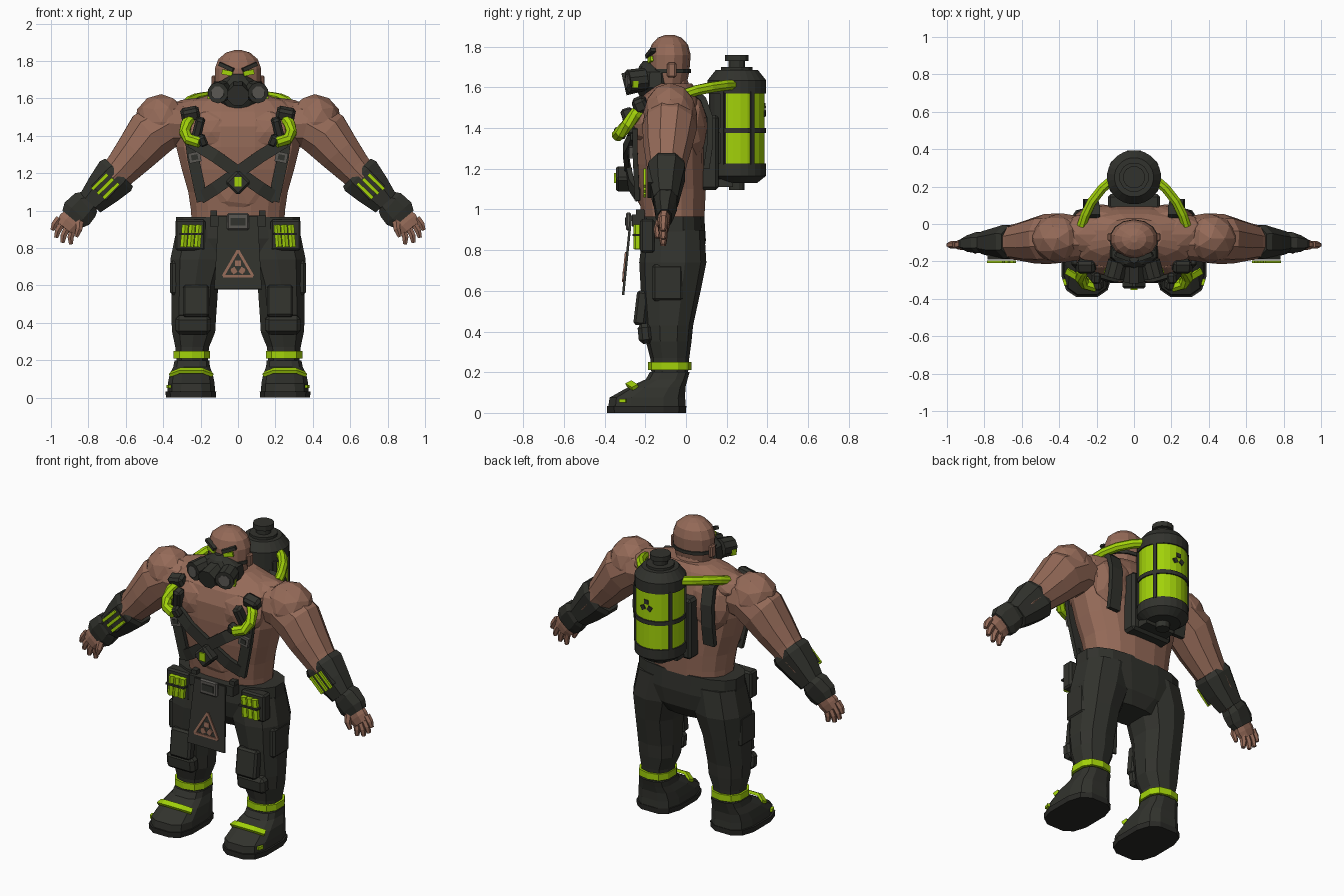
import bpy, bmesh, math
from mathutils import Vector, Matrix, Euler


def material(name, r, g, b):
    m = bpy.data.materials.new(name)
    m.diffuse_color = (r, g, b, 1)
    return m


SKIN = material("skin", 0.30, 0.145, 0.098)
DARK = material("dark cloth", 0.031, 0.032, 0.026)
GREEN = material("acid green", 0.36, 0.64, 0.003)
GREY = material("buckle grey", 0.10, 0.095, 0.085)
BLACK = material("sole black", 0.022, 0.022, 0.019)


def finish(name, bm, mat, sym=False):
    bmesh.ops.recalc_face_normals(bm, faces=bm.faces)
    me = bpy.data.meshes.new(name)
    bm.to_mesh(me)
    bm.free()
    me.materials.append(mat)
    ob = bpy.data.objects.new(name, me)
    bpy.context.collection.objects.link(ob)
    if sym:
        mod = ob.modifiers.new("mirror", 'MIRROR')
        mod.use_mirror_merge = False
    return ob


def loft(name, path, mat, n=12, axis=None, ref=(0, 1, 0), p=1.0, sym=False):
    """Skin rings (x, y, z, radius across, radius along ref) along a path."""
    bm = bmesh.new()
    pts = [Vector(s[:3]) for s in path]
    k = math.sqrt(2) if n == 4 else 1
    rings = []
    for i, s in enumerate(path):
        t = Vector(axis) if axis else pts[min(i + 1, len(pts) - 1)] - pts[max(i - 1, 0)]
        t.normalize()
        v = Vector(ref)
        v = (v - t * v.dot(t)).normalized()
        u = v.cross(t)
        ring = []
        for j in range(n):
            a = math.tau * (j + 0.5) / n
            c, d = math.cos(a), math.sin(a)
            c = math.copysign(abs(c) ** p, c) * k * s[3]
            d = math.copysign(abs(d) ** p, d) * k * s[4]
            ring.append(bm.verts.new(pts[i] + u * c + v * d))
        rings.append(ring)
    for a, b in zip(rings, rings[1:]):
        for j in range(n):
            bm.faces.new((a[j], a[(j + 1) % n], b[(j + 1) % n], b[j]))
    bm.faces.new(rings[0][::-1])
    bm.faces.new(rings[-1])
    return finish(name, bm, mat, sym)


def upright(name, rows, mat, **kw):
    return loft(name, rows, mat, axis=(0, 0, 1), **kw)


def tube(name, pts, r, mat, n=8, sym=False, ref=(0, 0, 1)):
    return loft(name, [(*q, r, r) for q in pts], mat, n=n, ref=ref, sym=sym)


def band(name, pts, w, t, mat, sym=False, ref=(0, 1, 0)):
    return loft(name, [(*q, w / 2, t / 2) for q in pts], mat, n=4, ref=ref, sym=sym)


def box(name, c, size, mat, rot=(0, 0, 0), sym=False, bevel=0.0):
    bm = bmesh.new()
    bmesh.ops.create_cube(bm, size=1)
    bmesh.ops.scale(bm, vec=size, verts=bm.verts)
    if bevel:
        bmesh.ops.bevel(bm, geom=bm.edges[:], offset=bevel, segments=1, affect='EDGES')
    bm.transform(Matrix.Translation(c) @ Euler(rot).to_matrix().to_4x4())
    return finish(name, bm, mat, sym)


def muscle(name, c, r, sym=True):
    bm = bmesh.new()
    bmesh.ops.create_icosphere(bm, subdivisions=2, radius=1)
    bm.transform(Matrix.Translation(c) @ Matrix.Diagonal((*r, 1)))
    return finish(name, bm, SKIN, sym)


# Torso and muscles
upright("torso", [(0, -.06, .9, .25, .15), (0, -.065, 1.0, .255, .16), (0, -.07, 1.1, .27, .17),
                  (0, -.08, 1.22, .305, .18), (0, -.085, 1.34, .335, .185), (0, -.085, 1.45, .34, .185),
                  (0, -.08, 1.53, .33, .16), (0, -.065, 1.585, .27, .12), (0, -.06, 1.62, .15, .09)],
        SKIN, n=16, p=.8)
muscle("chest", (.145, -.19, 1.42), (.17, .085, .125))
muscle("shoulder_blade", (.17, .03, 1.41), (.15, .075, .17))
muscle("trapezius", (.2, -.055, 1.515), (.2, .12, .09))
muscle("belly", (0, -.15, 1.13), (.21, .105, .18), sym=False)
upright("neck", [(0, -.06, 1.5, .13, .11), (0, -.075, 1.64, .095, .085)], SKIN)

# Head
upright("head", [(0, -.09, 1.54, .075, .07), (0, -.09, 1.6, .11, .09), (0, -.083, 1.68, .125, .1),
                 (0, -.08, 1.76, .127, .103), (0, -.08, 1.81, .108, .09), (0, -.08, 1.845, .066, .058),
                 (0, -.08, 1.858, .02, .02)], SKIN, n=14)
box("ear", (.13, -.07, 1.685), (.025, .045, .075), SKIN, sym=True, bevel=.008)
box("eye", (.057, -.175, 1.737), (.058, .014, .026), GREEN, (0, -.2, .25), True)
box("brow", (.062, -.175, 1.768), (.085, .025, .02), DARK, (0, -.4, .35), True)

# Gas mask
upright("mask", [(0, -.14, 1.55, .085, .085), (0, -.15, 1.6, .135, .1), (0, -.15, 1.675, .125, .09),
                 (0, -.155, 1.705, .075, .075), (0, -.16, 1.73, .03, .05)], DARK, n=10)
tube("mask_filter", [(.085, -.2, 1.64), (.108, -.285, 1.63)], .057, DARK, 10, True)
tube("filter_cap", [(.105, -.27, 1.63), (.11, -.292, 1.63)], .036, GREY, 8, True)
tube("mask_snout", [(0, -.2, 1.64), (0, -.305, 1.615)], .06, DARK, 8)
box("filter_light", (.148, -.25, 1.615), (.02, .03, .035), GREEN, (0, 0, .4), True)
upright("mask_strap", [(0, -.083, 1.67, .132, .107), (0, -.082, 1.69, .132, .107)], DARK, n=14)

# Arms, bracers and gloves
loft("arm", [(.25, -.075, 1.46, .115, .11), (.37, -.075, 1.465, .138, .13), (.47, -.08, 1.405, .143, .135),
             (.545, -.09, 1.31, .12, .12), (.62, -.095, 1.225, .1, .1), (.72, -.1, 1.12, .08, .08),
             (.82, -.1, 1.02, .05, .045)], SKIN, n=10, sym=True)
muscle("shoulder", (.41, -.078, 1.475), (.145, .132, .148))
loft("bracer", [(.635, -.095, 1.205, .11, .09), (.655, -.095, 1.185, .122, .097), (.72, -.1, 1.115, .104, .083),
                (.79, -.1, 1.04, .078, .064)], DARK, n=8, p=.8, sym=True)
loft("glove", [(.785, -.1, 1.05, .066, .056), (.818, -.1, 1.03, .088, .06), (.86, -.105, .985, .094, .047),
               (.885, -.105, .955, .075, .036)], DARK, n=8, p=.8, sym=True)
box("bracer_plate", (.705, -.175, 1.135), (.11, .03, .11), DARK, (0, math.radians(47), 0), True)
for i in (-1, 0, 1):
    o = i * .03
    band("bracer_light", [(.668 + o, -.202, 1.17 + o * .8), (.75 + o, -.202, 1.09 + o * .8)], .018, .012, GREEN, True)

# Hands
loft("palm", [(.865, -.105, .975, .066, .03), (.9, -.11, .935, .072, .032), (.925, -.112, .905, .062, .026)],
     SKIN, n=8, sym=True)
for bx, bz, tx, tz in [(.957, .96, .993, .895), (.94, .93, .973, .855), (.915, .905, .938, .828), (.885, .895, .893, .82)]:
    mid = ((bx * .5 + tx * .5) + .006, -.112, (bz + tz) / 2)
    loft("finger", [(bx, -.11, bz, .02, .02), (*mid, .019, .02), (tx, -.112, tz, .012, .013)],
         SKIN, n=6, sym=True)
loft("thumb", [(.845, -.125, .95, .024, .02), (.85, -.142, .9, .02, .018), (.865, -.14, .86, .012, .011)],
     SKIN, n=6, sym=True)

# Trousers
upright("hips", [(0, -.06, .965, .335, .152), (0, -.062, .85, .335, .162), (0, -.06, .75, .28, .145),
                 (0, -.06, .68, .16, .1)], DARK, n=16, p=.75)
upright("trouser_leg", [(.175, -.06, .9, .16, .15), (.21, -.065, .74, .158, .165), (.23, -.075, .6, .13, .147),
                        (.237, -.085, .43, .125, .12), (.237, -.085, .35, .12, .112), (.245, -.08, .27, .094, .096),
                        (.245, -.08, .17, .085, .088)], DARK, n=10, p=.85, sym=True)
upright("ankle_band", [(.247, -.08, .21, .102, .106), (.247, -.08, .25, .102, .106)], GREEN, n=10, p=.8, sym=True)
box("hip_pouch", (.255, -.19, .87), (.16, .07, .165), DARK, sym=True, bevel=.01)
box("side_pocket", (.318, -.09, .64), (.09, .15, .18), DARK, sym=True, bevel=.012)
box("thigh_pocket", (.225, -.22, .515), (.14, .06, .17), DARK, (-.12, 0, 0), True, .012)
box("knee_pad", (.24, -.2, .39), (.19, .07, .1), DARK, (.1, 0, 0), True, .02)
for x in (.213, .25, .287):
    tube("canister", [(x + .005, -.238, .805), (x - .005, -.238, .925)], .02, GREEN, 6, True, (0, 1, 0))
box("canister_strap", (.25, -.24, .875), (.125, .046, .011), DARK, sym=True)

# Boots
upright("boot", [(.25, -.192, .025, .13, .195), (.25, -.19, .075, .128, .19), (.25, -.145, .125, .118, .145),
                 (.248, -.095, .165, .1, .105), (.246, -.08, .2, .095, .1)], DARK, n=12, p=.65, sym=True)
upright("sole", [(.252, -.194, 0, .136, .198), (.252, -.194, .033, .139, .2)], BLACK, n=12, p=.65, sym=True)
band("boot_stripe", [(.14, -.25, .125), (.19, -.28, .145), (.31, -.28, .145), (.36, -.25, .125)],
     .034, .018, GREEN, True, (0, -.5, 1))
box("boot_light", (.368, -.31, .06), (.02, .035, .018), GREEN, (0, 0, -.3), True)

# Front flap with hazard triangle
def flap_y(z):
    return -.27 - (.97 - z) * .1

loft("flap", [(0, flap_y(z), z, w, .006) for z, w in ((.97, .105), (.8, .115), (.58, .127))], DARK, n=4)
box("flap_belt", (0, -.235, .945), (.3, .06, .06), DARK)
box("belt_buckle", (0, -.283, .941), (.12, .025, .09), GREY, bevel=.008)
box("buckle_inset", (0, -.297, .941), (.08, .008, .04), DARK)
box("belt_loop", (.13, -.225, .965), (.035, .04, .07), DARK, sym=True)


def sign(pts, w):
    band("hazard_sign", [(x, flap_y(z) - .008, z) for x, z in pts], w, .008, SKIN)

tri = [(-.08, .65), (.08, .65), (0, .788)]
for a, b in zip(tri, tri[1:] + tri[:1]):
    sign([a, b], .014)
for a in (90, 210, 330):
    c, s = math.cos(math.radians(a)), math.sin(math.radians(a))
    sign([(c * .012, .692 + s * .012), (c * .04, .692 + s * .04)], .032)

# Chest harness
band("cross_strap", [(-.25, -.26, 1.37), (-.12, -.298, 1.29), (0, -.287, 1.205), (.12, -.268, 1.12),
                     (.2, -.235, 1.07)], .068, .025, DARK, True)
band("front_strap", [(.255, -.25, 1.4), (.24, -.25, 1.28), (.19, -.24, 1.05)], .062, .025, DARK, True)
box("strap_buckle", (.232, -.27, 1.285), (.065, .02, .055), GREY, (0, .2, 0), True)
box("strap_buckle_inset", (.232, -.281, 1.285), (.036, .006, .028), DARK, (0, .2, 0), True)
box("hose_fitting", (.255, -.225, 1.515), (.1, .07, .07), DARK, (.4, .2, 0), True, .015)
box("hose_clamp", (.215, -.275, 1.43), (.05, .06, .14), DARK, (.3, -.25, 0), True, .012)
box("hose_end", (.19, -.325, 1.375), (.045, .05, .06), DARK, (.3, .4, 0), True, .01)
tube("chest_hose", [(.25, -.22, 1.5), (.278, -.255, 1.46), (.285, -.29, 1.415), (.262, -.32, 1.38), (.205, -.335, 1.365)],
     .031, GREEN, 8, True, (0, 1, 0))
box("harness_core", (0, -.305, 1.15), (.1, .08, .1), DARK, (0, math.pi / 4, 0), bevel=.012)
box("harness_light", (0, -.343, 1.155), (.04, .02, .05), GREEN)
band("back_strap", [(.235, .1, 1.2), (.235, .118, 1.32), (.23, .118, 1.45), (.22, .085, 1.54), (.22, .04, 1.58)],
     .075, .03, DARK, True)

# Back tank: faces inside the window heights on the outer sides turn green
R, CY = .138, .25
rows = [(1.13, .1), (1.165, .145), (1.225, .145), (1.2255, R), (1.375, R), (1.3755, .145), (1.4, .145),
        (1.4005, R), (1.57, R), (1.5705, .145), (1.635, .145), (1.685, .105)]
tank = upright("tank", [(0, CY, z, r, r) for z, r in rows], DARK, n=24)
tank.data.materials.append(GREEN)
for f in tank.data.polygons:
    z, ang = f.center.z, math.atan2(f.center.y - CY, f.center.x)
    if (1.24 < z < 1.36 or 1.41 < z < 1.56) and f.normal.z ** 2 < .1 and math.sin(ang) > -.45:
        f.material_index = 1
for a in (-30, 32, 148, 210):
    c, s = math.cos(math.radians(a)), math.sin(math.radians(a))
    box("tank_rib", (c * .136, CY + s * .136, 1.4), (.022, .02, .36), DARK, (0, 0, math.radians(a)))
for z0, z1, r in ((1.095, 1.14, .04), (1.68, 1.74, .042), (1.73, 1.76, .06), (1.68, 1.7, .08)):
    upright("tank_valve", [(0, CY, z0, r, r), (0, CY, z1, r, r)], DARK, n=12)
for a in (90, 210, 330):
    c, s = math.cos(math.radians(a)), math.sin(math.radians(a))
    band("tank_symbol", [(c * .012, .388, 1.485 + s * .012), (c * .038, .387, 1.485 + s * .038)],
         .028, .009, DARK)
box("tank_mount", (0, .11, 1.28), (.28, .1, .37), DARK, bevel=.015)
box("tank_shelf", (0, .16, 1.13), (.2, .14, .04), DARK)
tube("tank_hose", [(.1, .25, 1.615), (.17, .19, 1.61), (.225, .12, 1.6), (.26, .05, 1.585), (.28, -.01, 1.565)],
     .027, GREEN, 8, True)
